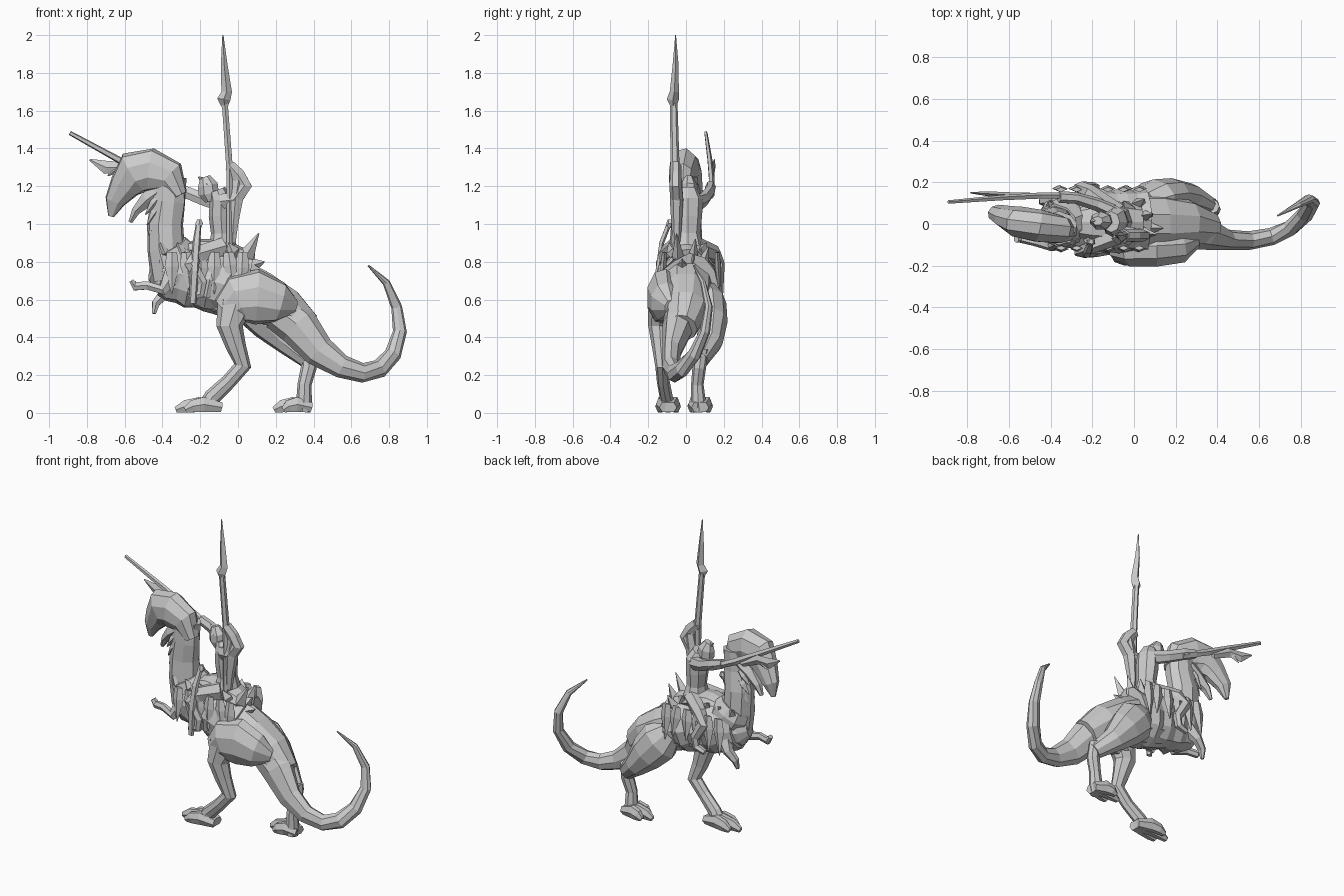
import bpy, bmesh, math, random
from mathutils import Vector

random.seed(4)


def loft(name, rings, sides=8, pleat=0.0):
    """Faceted tube through rings (x, y, z, half width, half height)."""
    bm = bmesh.new()
    pts = [Vector(r[:3]) for r in rings]
    loops = []
    for i, (p, r) in enumerate(zip(pts, rings)):
        t = (pts[min(i + 1, len(pts) - 1)] - pts[max(i - 1, 0)]).normalized()
        ref = Vector((0, 1, 0)) if abs(t.y) < 0.9 else Vector((1, 0, 0))
        side = (ref - t * ref.dot(t)).normalized()
        up = t.cross(side)
        loop = []
        for k in range(sides):
            a = 2 * math.pi * k / sides
            f = 1 + random.uniform(-pleat, pleat)
            v = p + (side * math.cos(a) * r[3] + up * math.sin(a) * r[4]) * f
            v.z = max(v.z, 0)
            loop.append(bm.verts.new(v))
        loops.append(loop)
    for a, b in zip(loops, loops[1:]):
        for k in range(sides):
            n = (k + 1) % sides
            bm.faces.new((a[k], a[n], b[n], b[k]))
    bm.faces.new(loops[0])
    bm.faces.new(loops[-1])
    bmesh.ops.recalc_face_normals(bm, faces=bm.faces)
    me = bpy.data.meshes.new(name)
    bm.to_mesh(me)
    bm.free()
    ob = bpy.data.objects.new(name, me)
    bpy.context.collection.objects.link(ob)
    return ob


def spike(name, base, tip, w, h):
    """Four-sided wedge tapering to a point, widest near its base."""
    b, t = Vector(base), Vector(tip)
    m = b.lerp(t, 0.35)
    return loft(name, [(*b, w * .7, h * .7), (*m, w, h), (*t, .003, .003)], 4)


# Beast: trunk, neck, head
loft("trunk", [(.36, -.02, .45, .08, .09), (.25, 0, .545, .12, .12), (.12, 0, .615, .15, .14),
               (0, 0, .66, .15, .16), (-.15, .01, .70, .14, .16), (-.3, .01, .73, .125, .13),
               (-.42, .01, .74, .08, .10), (-.46, 0, .75, .04, .05)], 10)
loft("neck", [(-.34, 0, .72, .10, .12), (-.38, 0, .87, .09, .105), (-.385, 0, 1.0, .08, .10),
              (-.37, -.01, 1.12, .072, .095), (-.36, -.01, 1.25, .07, .09)], 9, .05)
loft("head", [(-.31, -.03, 1.15, .05, .045), (-.365, -.025, 1.25, .07, .095),
              (-.46, -.01, 1.285, .08, .118), (-.55, .01, 1.27, .075, .12),
              (-.60, .03, 1.20, .058, .085), (-.652, .05, 1.12, .043, .055),
              (-.672, .055, 1.04, .012, .016)], 9)
loft("lower_jaw", [(-.41, 0, 1.18, .06, .06), (-.48, .01, 1.13, .048, .045),
                   (-.54, .025, 1.07, .03, .026), (-.57, .03, 1.01, .012, .012)], 6)
for i in range(5):
    z = 1.14 - .055 * i
    for s in (-1, 1):
        spike("throat_wattle", (-.42, s * .045, z), (-.49 + .008 * i, s * .035, z - .09), .02, .025)

# Tail sweeping back and curling up
loft("tail", [(.22, -.01, .54, .10, .11), (.32, -.04, .46, .085, .11), (.43, -.075, .325, .05, .085),
              (.55, -.08, .245, .045, .062), (.66, -.06, .212, .042, .052),
              (.75, -.02, .235, .038, .05), (.82, .045, .31, .036, .045),
              (.857, .10, .43, .028, .037), (.84, .12, .56, .022, .029),
              (.785, .09, .69, .015, .02), (.69, .04, .78, .004, .005)], 8)

# Near hind leg, planted forward
loft("near_thigh", [(.30, -.08, .56, .035, .04), (.22, -.11, .585, .08, .11),
                    (.10, -.12, .615, .09, .15), (.0, -.125, .60, .085, .135),
                    (-.07, -.12, .54, .06, .08)], 9)
loft("near_shin", [(-.01, -.13, .58, .07, .10), (-.045, -.14, .46, .06, .07),
                   (-.01, -.135, .35, .045, .053), (.025, -.125, .25, .038, .046),
                   (-.05, -.12, .165, .034, .04), (-.135, -.105, .085, .035, .045),
                   (-.165, -.10, .03, .045, .05)], 8)
# Far hind leg, stretched back
loft("far_thigh", [(.04, .10, .64, .07, .08), (.10, .125, .57, .09, .13),
                   (.18, .135, .48, .085, .115), (.27, .125, .375, .07, .075),
                   (.375, .08, .28, .04, .05)], 9)
loft("far_shin", [(.375, .085, .34, .035, .035), (.375, .07, .24, .036, .042),
                  (.352, .06, .15, .033, .037), (.35, .065, .06, .04, .042),
                  (.34, .07, .01, .045, .045)], 8)
# Three blunt toes per foot
for nm, x, y, far in (("near", -.12, -.095, .21), ("far", .355, .075, .165)):
    for j in (-1, 0, 1):
        r = far if j == 0 else far - .05
        loft(nm + "_toe", [(x + .03, y + j * .015, .03, .032, .03),
                           (x - r * .4, y + j * .036, .045, .028, .045),
                           (x - r * .75, y + j * .042, .035, .026, .038),
                           (x - r, y + j * .042, .016, .016, .018)], 6)

# Small forelimbs
loft("near_forelimb", [(-.34, -.08, .74, .045, .06), (-.40, -.10, .65, .03, .032),
                       (-.48, -.085, .675, .02, .025), (-.545, -.07, .67, .02, .026),
                       (-.565, -.07, .70, .02, .014)], 6)
loft("far_forelimb", [(-.34, .09, .70, .05, .06), (-.39, .12, .63, .032, .034),
                      (-.435, .11, .58, .024, .024), (-.445, .10, .525, .01, .012)], 6)

# Saddle cloth with folds, torn flaps
cloth = [(.05 - .05 * i, .018, .665 + .01 * i, (.14 if i % 2 else .155) - max(0, i - 6) * .012,
          (.165 if i % 2 else .18) - max(0, i - 6) * .012) for i in range(10)]
loft("saddle_cloth", cloth, 12, .06)
for s, w in ((-1, .115), (1, .165)):
    for i in range(6):
        x = -.35 + .075 * i
        spike("hanging_flap", (x, s * w, .85), (x + random.uniform(-.02, .03), s * (w + .015),
              random.uniform(.60, .66)), .016, .038)
    for i in range(5):
        x = -.38 + .09 * i
        spike("saddle_fold", (x, s * .06, .83), (x - .03, s * .10 + .01, .90), .035, .04)
loft("saddle_seat", [(-.32, .01, .85, .06, .04), (-.2, .01, .87, .09, .055), (-.08, .01, .86, .10, .06),
                     (.03, .01, .82, .08, .05)], 8, .06)
for x0, y0, x1, y1, z1 in ((.01, -.04, .11, -.05, .95), (.03, .03, .09, .05, .92),
                           (.04, -.02, .14, -.02, .80), (.0, .08, .05, .12, .88)):
    spike("rear_saddle_plume", (x0, y0, .77), (x1, y1, z1), .03, .042)
loft("neck_collar", [(-.33, .01, .80, .12, .13), (-.35, .01, .84, .115, .13),
                     (-.37, 0, .88, .10, .11)], 10, .05)

# Rider body and legs
loft("rider_torso", [(-.08, .01, .86, .09, .08), (-.085, .01, .95, .065, .058),
                     (-.09, .01, 1.04, .075, .065), (-.09, .01, 1.13, .08, .06),
                     (-.11, .01, 1.18, .05, .045)], 8)
loft("rider_head", [(-.145, .015, 1.12, .03, .03), (-.155, .015, 1.16, .045, .055),
                    (-.16, .015, 1.205, .045, .055), (-.175, .015, 1.25, .022, .028)], 7)
spike("rider_hood", (-.14, .015, 1.19), (-.21, .015, 1.25), .04, .035)
for y1, y2 in ((-.11, -.13), (.155, .175)):
    m = math.copysign(.05, y1)
    loft("rider_leg", [(-.08, m, .88, .05, .055), (-.21, y1, .84, .035, .05),
                       (-.25, y2, .79, .03, .04), (-.19, y2, .69, .025, .03),
                       (-.20, y2, .63, .022, .028), (-.26, y2, .61, .018, .018)], 6)

# Raised arm and spear
loft("spear_arm", [(-.09, -.04, 1.12, .035, .045), (-.02, -.05, 1.13, .035, .05),
                   (.035, -.055, 1.205, .032, .045), (0, -.055, 1.26, .03, .042),
                   (-.045, -.055, 1.31, .03, .034)], 6)
loft("arm_sleeve", [(-.03, -.05, .90, .02, .02), (-.025, -.05, 1.0, .028, .03),
                    (-.015, -.05, 1.12, .035, .045), (.005, -.05, 1.24, .03, .035)], 6)
loft("spear_shaft", [(-.045, -.06, .88, .018, .017), (-.045, -.058, 1.3, .024, .02),
                     (-.07, -.065, 1.64, .02, .018)], 6)
loft("spear_blade", [(-.07, -.065, 1.62, .015, .016), (-.075, -.07, 1.66, .032, .035),
                     (-.06, -.062, 1.70, .024, .028), (-.073, -.055, 1.84, .016, .018),
                     (-.08, -.055, 2.0, .002, .003)], 4)

# Forward arm with long thin weapon
loft("forward_arm", [(-.10, .06, 1.11, .035, .045), (-.18, .095, 1.13, .032, .038),
                     (-.28, .125, 1.17, .028, .036), (-.36, .13, 1.20, .028, .03)], 6)
loft("weapon_rod", [(-.26, .135, 1.15, .016, .018), (-.45, .135, 1.24, .016, .022),
                    (-.64, .125, 1.345, .014, .018), (-.89, .105, 1.482, .009, .012)], 5)
loft("weapon_guard", [(-.50, .135, 1.24, .015, .02), (-.62, .14, 1.30, .013, .03),
                      (-.70, .145, 1.30, .012, .035), (-.785, .15, 1.34, .003, .005)], 4)
spike("weapon_barb", (-.63, .14, 1.30), (-.69, .145, 1.255), .012, .018)

# Sheathed blade at the rider's side
loft("sheath", [(-.24, -.145, .58, .012, .02), (-.23, -.15, .75, .014, .024),
                (-.22, -.13, .90, .014, .022), (-.21, -.095, .99, .014, .016)], 5)
loft("pommel", [(-.21, -.092, .985, .016, .018), (-.205, -.085, 1.005, .018, .022),
                (-.205, -.085, 1.025, .012, .012)], 6)
